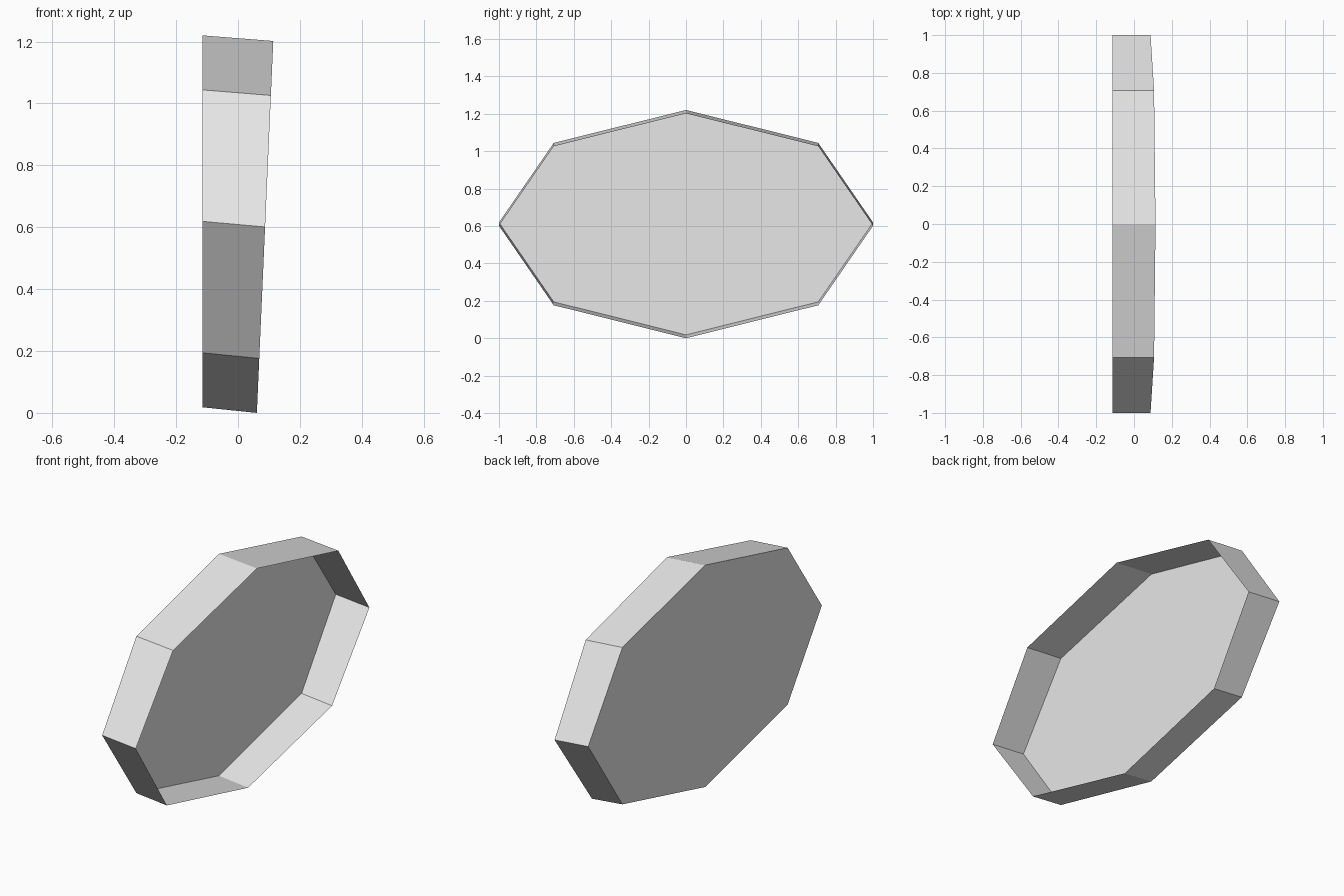
import bpy, bmesh
from math import cos, sin, pi

cube = bpy.data.objects.get("Cube")
if cube:
    bpy.data.objects.remove(cube, do_unlink=True)

SIDES = 8
HALF_LENGTH, HALF_HEIGHT = 1.0, 0.601

grey = bpy.data.materials.new("light_grey")
grey.use_nodes = True
colour = (0.8, 0.8, 0.8, 1)
grey.diffuse_color = colour
grey.node_tree.nodes["Principled BSDF"].inputs["Base Color"].default_value = colour

bm = bmesh.new()


def octagon(x, z, lean):
    """Ring of vertices across x; lean moves its top towards +x."""
    angles = [2 * pi * i / SIDES for i in range(SIDES)]
    return [bm.verts.new((x + lean * sin(a), HALF_LENGTH * cos(a),
                          z + HALF_HEIGHT * sin(a))) for a in angles]


# Closed back panel and the open, slightly leaning rim
back = octagon(-0.114, 0.619, 0)
rim = octagon(0.0875, 0.601, 0.0265)
bm.faces.new(back)

# Thin side walls
for i in range(SIDES):
    j = (i + 1) % SIDES
    bm.faces.new((back[i], back[j], rim[j], rim[i]))

bmesh.ops.recalc_face_normals(bm, faces=bm.faces)
mesh = bpy.data.meshes.new("octagonal_tray")
bm.to_mesh(mesh)
bm.free()
mesh.materials.append(grey)
tray = bpy.data.objects.new("octagonal_tray", mesh)
bpy.context.collection.objects.link(tray)
